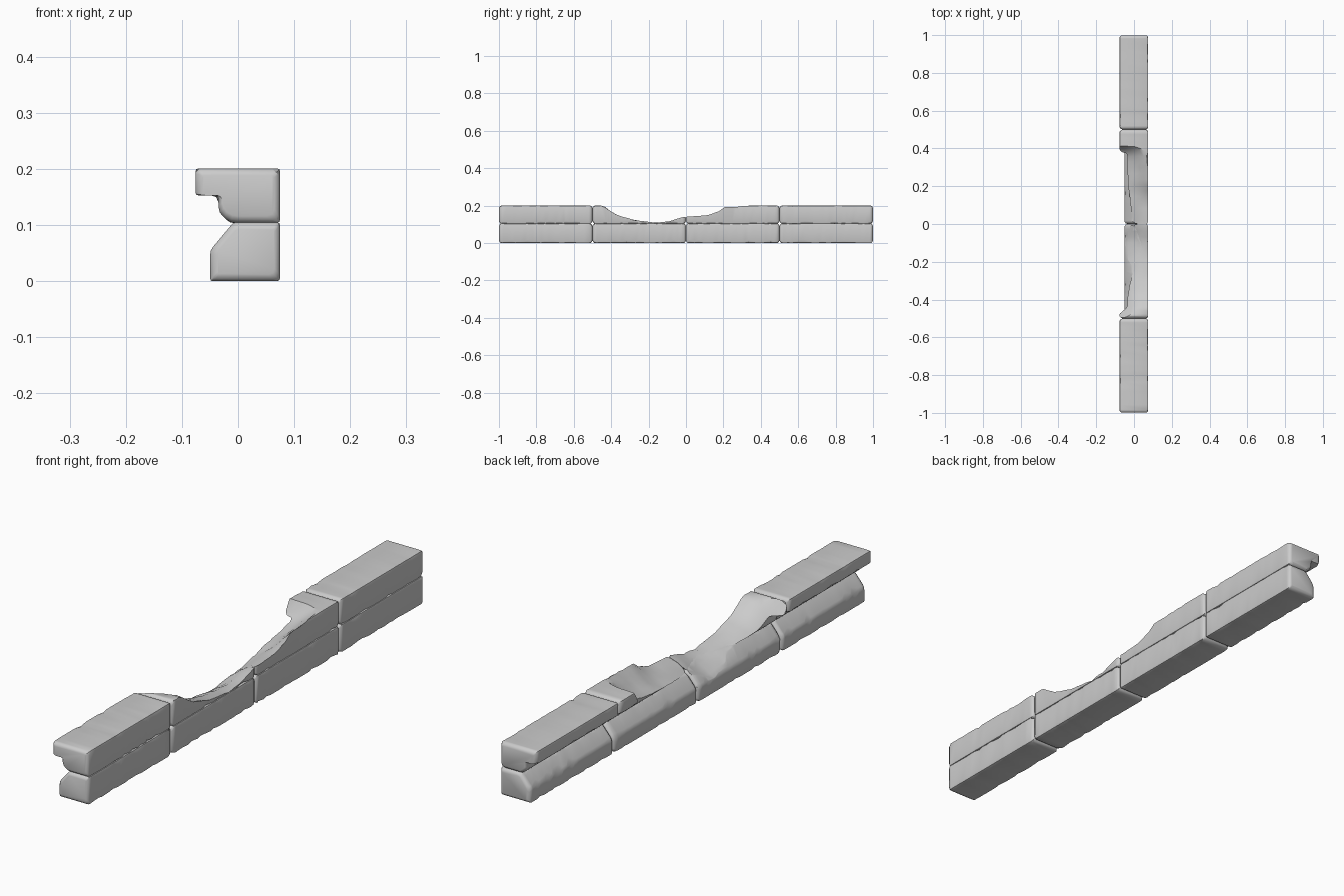
import bpy, bmesh, random
from mathutils import Vector

if "Cube" in bpy.data.objects:
    bpy.data.objects.remove(bpy.data.objects["Cube"])

random.seed(7)


def loft(name, sections):
    """Closed solid through equal-length rings of 3D points."""
    bm = bmesh.new()
    rings = [[bm.verts.new(p) for p in s] for s in sections]
    n = len(rings[0])
    for a, b in zip(rings, rings[1:]):
        for i in range(n):
            j = (i + 1) % n
            bm.faces.new((a[i], a[j], b[j], b[i]))
    bm.faces.new(rings[0])
    bm.faces.new(rings[-1])
    bmesh.ops.recalc_face_normals(bm, faces=bm.faces)
    me = bpy.data.meshes.new(name)
    bm.to_mesh(me)
    bm.free()
    ob = bpy.data.objects.new(name, me)
    bpy.context.collection.objects.link(ob)
    return ob


def rounded(profile):
    """Round each (x, z, radius) corner, sometimes chipped deeper."""
    out = []
    pts = [Vector(p[:2]) for p in profile]
    for i, p in enumerate(pts):
        r = profile[i][2] * (0.7 + 1.5 * random.random() ** 4)
        a, b = pts[i - 1], pts[(i + 1) % len(pts)]
        pa = p + (a - p) * min(r / (a - p).length, 0.45)
        pb = p + (b - p) * min(r / (b - p).length, 0.45)
        out += [pa, (pa + pb) / 4 + p / 2, pb]
    return out


def stone(name, profile, y0, y1):
    """Worn block with softened ends."""
    xs, zs = [p[0] for p in profile], [p[1] for p in profile]
    cx, cz = (min(xs) + max(xs)) / 2 + 0.01, (min(zs) + max(zs)) / 2
    hx, hz = (max(xs) - min(xs)) / 2, (max(zs) - min(zs)) / 2
    n = 22
    stations = [(0.001, 0.012), (0.004, 0.005), (0.012, 0)]
    stations += [(0.5 * i / n + random.uniform(-.006, .006), 0) for i in range(1, n)]
    stations += [(0.488, 0), (0.496, 0.005), (0.499, 0.012)]
    sections = []
    for d, e in stations:
        sections.append([(cx + (p.x - cx) * (1 - e / hx), y0 + d,
                          cz + (p.y - cz) * (1 - e / hz)) for p in rounded(profile)])
    return loft(name, sections)


LOWER = [(-.05, 0, .008), (.075, 0, .009), (.075, .105, .008),
         (-.008, .105, .008), (-.05, .055, .012)]
UPPER = [(-.076, .201, .008), (-.076, .153, .008), (-.036, .153, .006),
         (-.034, .122, .012), (-.014, .104, .008), (.075, .104, .009),
         (.075, .201, .008)]

# Two courses of four stones
blocks = {}
for course, prof in (("lower", LOWER), ("upper", UPPER)):
    for i in range(4):
        y = -1 + 0.5 * i
        blocks[course, i] = stone(f"{course}_stone_{i + 1}", prof, y, y + .5)

# Broken surface: y, then heights across x
KX = [-.09, -.04, 0, .04, .09]
BREAK = [
    (-.495, .17, .205, .215, .215, .215),
    (-.44, .09, .15, .185, .197, .197),
    (-.38, .07, .115, .14, .15, .155),
    (-.27, .06, .09, .11, .12, .122),
    (-.16, .03, .068, .092, .107, .108),
    (-.08, .03, .058, .085, .11, .122),
    (-.01, .05, .08, .105, .13, .147),
    (.10, .07, .10, .115, .135, .152),
    (.17, .08, .11, .12, .145, .174),
    (.20, .09, .115, .13, .155, .206),
    (.30, .10, .13, .14, .17, .21),
    (.38, .13, .15, .165, .19, .215),
    (.42, .21, .215, .215, .22, .22)]


def lerp_row(keys, vals, t):
    for k in range(len(keys) - 1):
        if t <= keys[k + 1]:
            f = (t - keys[k]) / (keys[k + 1] - keys[k])
            return vals[k] + (vals[k + 1] - vals[k]) * f
    return vals[-1]


ys = [r[0] for r in BREAK]
sections = []
for s in range(31):
    y = ys[0] + (ys[-1] - ys[0]) * s / 30
    row = [lerp_row(ys, [r[c] for r in BREAK], y) for c in range(1, 6)]
    sec = []
    for k in range(10):
        x = -.09 + .02 * k
        sec.append((x, y, lerp_row(KX, row, x) + random.uniform(-.002, .002)))
    sections.append(sec + [(.09, y, .4), (-.09, y, .4)])
cutter = loft("break_cutter", sections)
cutter.hide_render = True

for key in (("upper", 1), ("upper", 2), ("lower", 1)):
    ob = blocks[key]
    mod = ob.modifiers.new("break", 'BOOLEAN')
    mod.operation = 'DIFFERENCE'
    mod.solver = 'EXACT'
    mod.object = cutter
    bpy.context.view_layer.objects.active = ob
    bpy.ops.object.modifier_apply(modifier=mod.name)
bpy.data.objects.remove(cutter)

# Smooth worn faces, crisp breaks
for ob in blocks.values():
    bpy.ops.object.select_all(action='DESELECT')
    ob.select_set(True)
    bpy.context.view_layer.objects.active = ob
    bpy.ops.object.shade_smooth_by_angle(angle=0.7)
